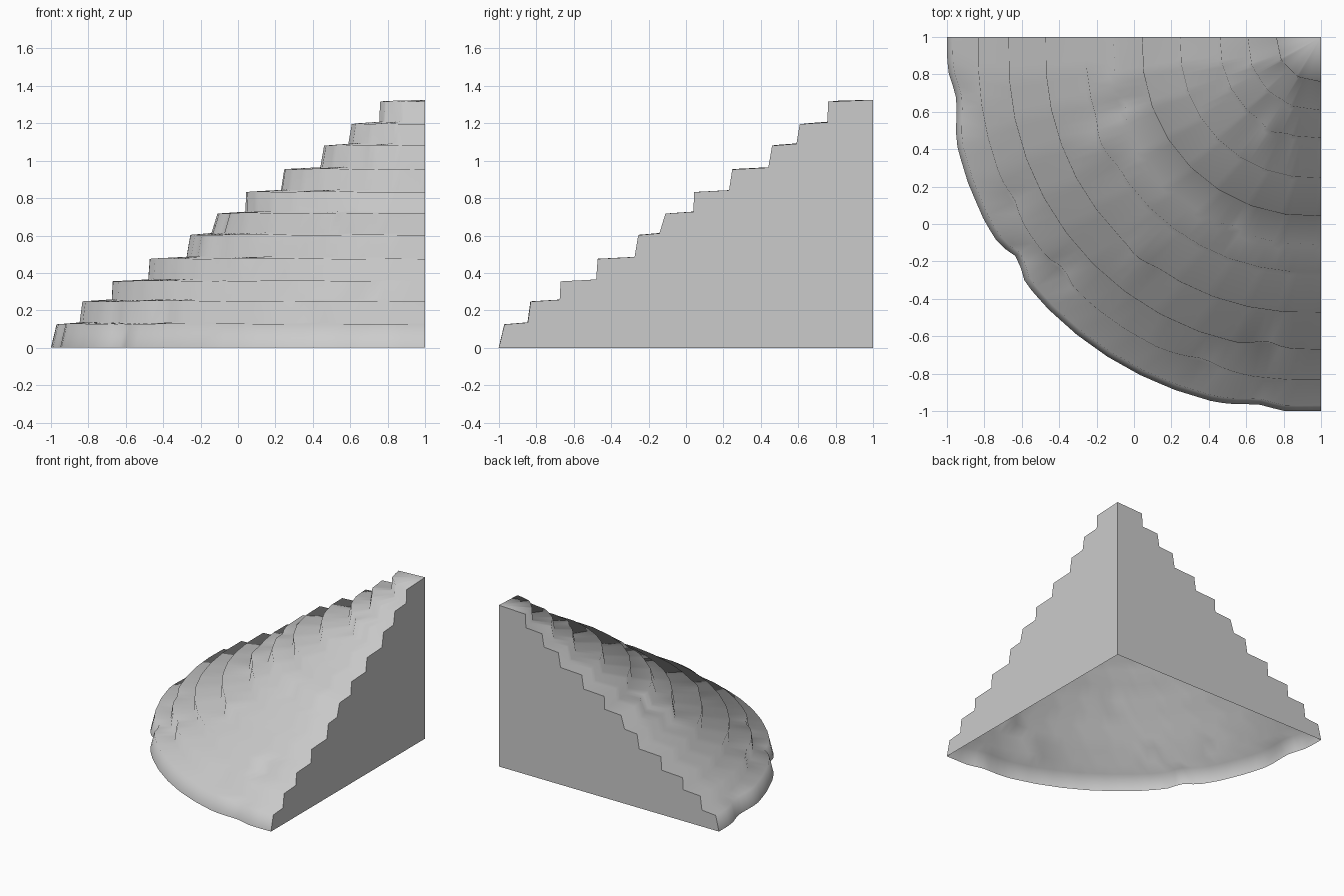
import bpy, bmesh, math
from math import sin, cos, radians, pi

cube = bpy.data.objects.get("Cube")
if cube:
    bpy.data.objects.remove(cube, do_unlink=True)

stone = bpy.data.materials.new("stone_grey")
stone.use_nodes = True
GREY = (0.6, 0.6, 0.6, 1)
stone.diffuse_color = GREY
stone.node_tree.nodes["Principled BSDF"].inputs["Base Color"].default_value = GREY

COLUMNS = 48
CORNER = 1.0  # the quarter mound is centred on x = y = CORNER

# Per tier: riser foot radius, riser top radius, lip height, sides of the arc
TIERS = [
    (2.0, 1.97, 0.125, 16), (1.845, 1.83, 0.247, 16), (1.675, 1.67, 0.355, 12),
    (1.48, 1.472, 0.475, 12), (1.275, 1.255, 0.602, 12), (1.142, 1.11, 0.717, 8),
    (0.96, 0.957, 0.832, 8), (0.77, 0.753, 0.953, 8), (0.56, 0.54, 1.08, 6),
    (0.41, 0.392, 1.195, 4), (0.245, 0.24, 1.315, 3),
]
RISE = 0.01  # each tread climbs slightly inward

# Worn notches: tier, angle in degrees, radius change, angular width
NOTCHES = [
    (0, 10, -0.04, 4), (0, 36, -0.045, 2.5), (0, 80, -0.025, 3),
    (1, 28, -0.02, 2), (1, 42, -0.03, 2.5), (1, 70, -0.03, 4),
    (2, 80, -0.03, 3), (3, 50, 0.02, 3), (4, 26, 0.025, 4),
    (5, 19, -0.02, 3), (5, 66, -0.02, 3), (8, 62, 0.02, 6),
]


def arc_radius(tier, radius, sides, angle):
    """Radius of a slightly bulging, worn, faceted arc."""
    step = pi / 2 / sides
    local = angle % step - step / 2
    radius *= cos(step / 2) / cos(local) * (1 + 0.03 * sin(2 * angle))
    for t, centre, depth, width in NOTCHES:
        if t == tier:
            radius += depth * math.exp(-((math.degrees(angle) - centre) / width) ** 2)
    return radius


def profile(angle):
    """Stepped section from the foot up to the summit, in world space."""
    points, floor = [], 0.0
    for t, (foot, top, height, sides) in enumerate(TIERS):
        wave = 0.006 * sin(2 * angle) * sin(5 * angle + t) ** 2
        for r, z in ((foot, floor), (top, height + wave)):
            r = arc_radius(t, r, sides, angle)
            points.append((CORNER - r * cos(angle), CORNER - r * sin(angle), z))
        floor = height + RISE + wave
    return points + [(CORNER, CORNER, TIERS[-1][2] + RISE)]


def add_object(name, bm):
    mesh = bpy.data.meshes.new(name)
    bm.to_mesh(mesh)
    bm.free()
    mesh.materials.append(stone)
    obj = bpy.data.objects.new(name, mesh)
    bpy.context.collection.objects.link(obj)
    return obj


# Terraces: stepped sections swept a quarter turn, open underneath
bm = bmesh.new()
columns = [[bm.verts.new(p) for p in profile(pi / 2 * i / COLUMNS)]
           for i in range(COLUMNS + 1)]
for a, b in zip(columns, columns[1:]):
    for i in range(len(a) - 1):
        bm.faces.new((a[i], b[i], b[i + 1], a[i + 1]))
bmesh.ops.remove_doubles(bm, verts=bm.verts, dist=0.0001)
terraces = add_object("terraces", bm)
bpy.ops.object.select_all(action="DESELECT")
terraces.select_set(True)
bpy.context.view_layer.objects.active = terraces
bpy.ops.object.shade_smooth_by_angle(angle=radians(100))

# Flat cut walls closing the back and the left side
for name, angle, normal in (("back_wall", 0, (0, 1, 0)), ("left_wall", pi / 2, (1, 0, 0))):
    bm = bmesh.new()
    outline = profile(angle) + [(CORNER, CORNER, 0)]
    face = bm.faces.new([bm.verts.new(p) for p in outline])
    face.normal_update()
    if face.normal[0] * normal[0] + face.normal[1] * normal[1] < 0:
        face.normal_flip()
    add_object(name, bm)
